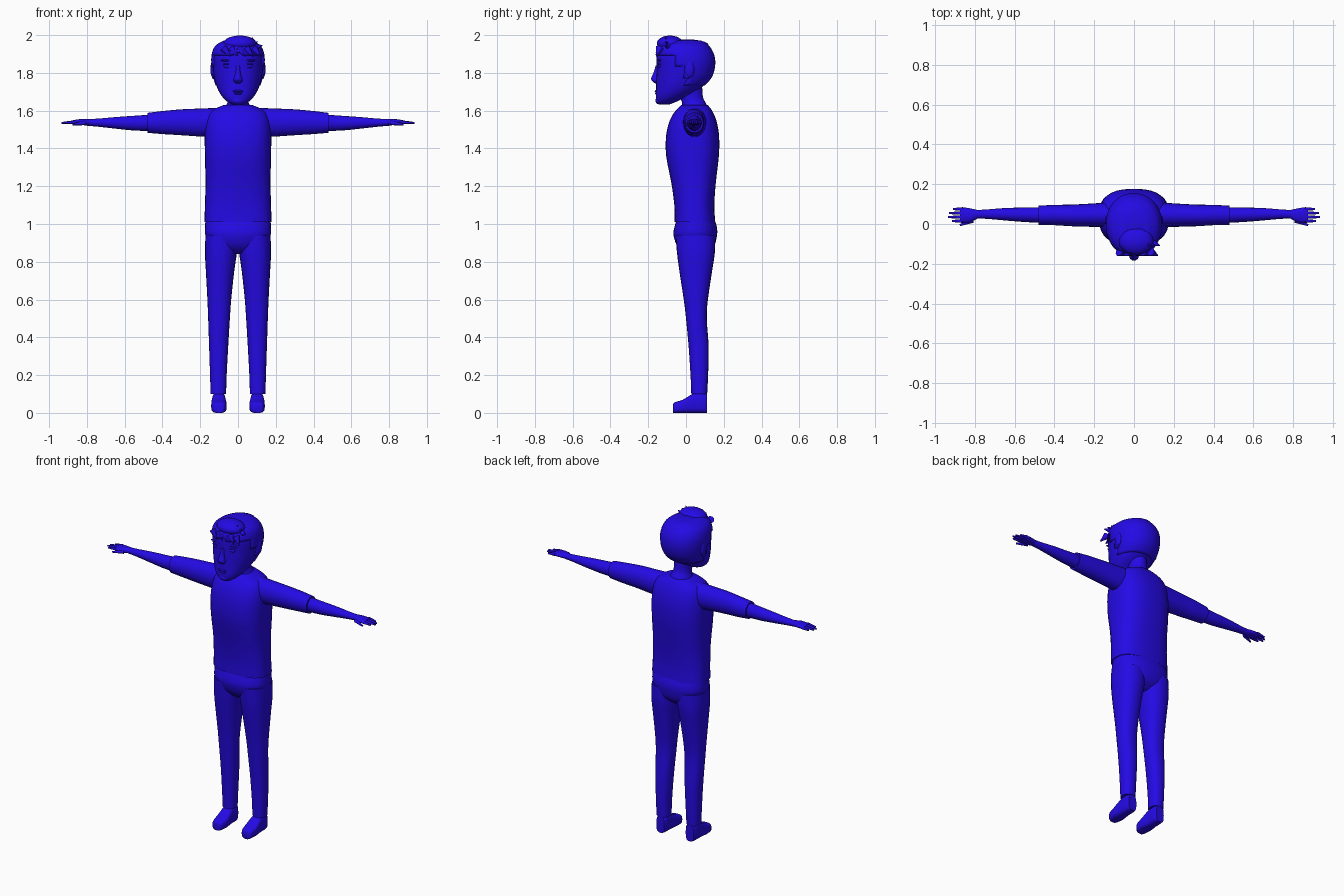
import bpy, bmesh, math
from mathutils import Vector

cube = bpy.data.objects.get("Cube")
if cube:
    bpy.data.objects.remove(cube)

blue = bpy.data.materials.new("deep blue")
blue.use_nodes = True
COLOUR = (0.018, 0.003, 0.78, 1)
blue.diffuse_color = COLOUR
blue.node_tree.nodes["Principled BSDF"].inputs["Base Color"].default_value = COLOUR


def finish(name, bm, mirror=False, angle=50):
    """Turn a bmesh into a smooth shaded object, optionally mirrored across x."""
    bmesh.ops.recalc_face_normals(bm, faces=bm.faces)
    mesh = bpy.data.meshes.new(name)
    bm.to_mesh(mesh)
    bm.free()
    mesh.materials.append(blue)
    obj = bpy.data.objects.new(name, mesh)
    bpy.context.collection.objects.link(obj)
    bpy.ops.object.select_all(action='DESELECT')
    obj.select_set(True)
    bpy.context.view_layer.objects.active = obj
    bpy.ops.object.shade_smooth_by_angle(angle=math.radians(angle))
    if mirror:
        obj.modifiers.new("Mirror", 'MIRROR').use_mirror_merge = False
    return obj


def spline(a, b, c, d, t):
    """Catmull-Rom blend between b and c."""
    return 0.5 * (2 * b + (c - a) * t + (2 * a - 5 * b + 4 * c - d) * t ** 2
                  + (3 * b - a - 3 * c + d) * t ** 3)


def loft(sections, axis='Z', power=2, sides=24, steps=3):
    """Sections are (position, u low, u high, v low, v high) along an axis."""
    rows, last = [], len(sections) - 1
    for i in range(last):
        near = [sections[min(max(i + k, 0), last)] for k in (-1, 0, 1, 2)]
        for s in range(steps):
            rows.append([spline(*vals, s / steps) for vals in zip(*near)])
    rows.append(sections[-1])
    bm, rings = bmesh.new(), []
    for p, u0, u1, v0, v1 in rows:
        ring = []
        for k in range(sides):
            a = math.tau * k / sides
            c, s = math.cos(a), math.sin(a)
            u = (u0 + u1) / 2 + (u1 - u0) / 2 * math.copysign(abs(c) ** (2 / power), c)
            v = (v0 + v1) / 2 + (v1 - v0) / 2 * math.copysign(abs(s) ** (2 / power), s)
            co = {'Z': (u, v, p), 'X': (p, u, v), 'Y': (u, p, v)}[axis]
            ring.append(bm.verts.new(co))
        rings.append(ring)
    for a, b in zip(rings, rings[1:]):
        for k in range(sides):
            j = (k + 1) % sides
            bm.faces.new((a[k], a[j], b[j], b[k]))
    bm.faces.new(rings[0])
    bm.faces.new(rings[-1])
    return bm


def centred(rows):
    """Expand (z, half width, y low, y high) into full loft sections."""
    return [(z, -w, w, y0, y1) for z, w, y0, y1 in rows]


def ball(name, centre, size, mirror=False):
    bm = bmesh.new()
    bmesh.ops.create_uvsphere(bm, u_segments=16, v_segments=10, radius=1)
    bmesh.ops.scale(bm, vec=size, verts=bm.verts)
    bmesh.ops.translate(bm, vec=centre, verts=bm.verts)
    return finish(name, bm, mirror)


def spike(name, base, tip, radius, tip_radius=0.002, mirror=False):
    base, tip = Vector(base), Vector(tip)
    way = tip - base
    bm = bmesh.new()
    bmesh.ops.create_cone(bm, cap_ends=True, segments=8, radius1=radius,
                          radius2=tip_radius, depth=way.length)
    bmesh.ops.rotate(bm, matrix=way.to_track_quat('Z', 'Y').to_matrix(), verts=bm.verts)
    bmesh.ops.translate(bm, vec=(base + tip) / 2, verts=bm.verts)
    return finish(name, bm, mirror)


# Shirt body with a flat hem and sloping shoulders
finish("shirt", loft(centred([
    (1.01, .178, -.06, .155), (1.1, .175, -.062, .15), (1.22, .172, -.078, .158),
    (1.36, .175, -.105, .174), (1.47, .176, -.105, .175), (1.55, .168, -.085, .16),
    (1.6, .14, -.055, .138), (1.63, .075, -.025, .115)]), power=2.6, sides=32))

# Sleeves and bare forearms
finish("sleeve", loft([
    (.1, -.02, .11, 1.46, 1.615), (.18, -.015, .105, 1.462, 1.612),
    (.3, -.012, .098, 1.47, 1.607), (.4, -.006, .096, 1.476, 1.598),
    (.48, -.004, .092, 1.483, 1.588)], axis='X'), mirror=True)
finish("forearm", loft([
    (.45, .005, .084, 1.492, 1.58), (.55, .01, .083, 1.495, 1.573),
    (.65, .018, .08, 1.505, 1.566), (.74, .026, .073, 1.515, 1.558),
    (.8, .028, .07, 1.52, 1.555)], axis='X', sides=16), mirror=True)

# Hands: flat palm, four fingers and a thumb
finish("palm", loft([
    (.785, .028, .07, 1.522, 1.555), (.82, .01, .078, 1.523, 1.556),
    (.855, .006, .083, 1.526, 1.553), (.875, .01, .08, 1.53, 1.549)],
    axis='X', sides=16), mirror=True)
for k, reach in enumerate((.915, .935, .93, .91)):
    y = .015 + k * .02
    spike("finger_" + str(k + 1), (.86, y, 1.54), (reach, y, 1.535), .0095, .005, True)
spike("thumb", (.81, .018, 1.535), (.875, -.006, 1.527), .012, .005, True)

# Trousers: hips and two tapering legs
finish("trouser_hips", loft(centred([
    (.84, .06, .0, .1), (.88, .135, -.045, .148), (.94, .172, -.066, .164),
    (.98, .175, -.062, .164), (1.02, .172, -.05, .153)]), power=2.4, sides=32))
finish("trouser_leg", loft([
    (.1, .063, .145, .028, .112), (.2, .06, .148, .024, .117),
    (.35, .052, .153, .014, .12), (.5, .043, .158, .0, .11),
    (.6, .036, .162, -.012, .116), (.75, .02, .17, -.035, .138),
    (.85, .006, .175, -.048, .153), (.94, .002, .172, -.055, .155)],
    power=2.3), mirror=True)

# Shoes, lofted from toe to heel
finish("shoe", loft([
    (-.07, .08, .125, .0, .04), (-.06, .068, .135, 0, .056),
    (-.02, .06, .142, 0, .068), (.02, .063, .14, 0, .092),
    (.045, .066, .138, 0, .105), (.09, .067, .136, 0, .108),
    (.11, .075, .13, 0, .1)], axis='Y', power=3.2), mirror=True)

# Neck and head
finish("neck", loft(centred([
    (1.59, .085, -.03, .12), (1.635, .06, -.02, .108), (1.67, .05, -.03, .09),
    (1.74, .055, -.04, .085)])))
head_rows = [
    (1.632, .03, -.142, -.09), (1.65, .06, -.157, -.045), (1.68, .088, -.16, .015),
    (1.72, .11, -.158, .08), (1.77, .125, -.157, .125), (1.83, .133, -.155, .144),
    (1.89, .133, -.155, .14), (1.94, .113, -.14, .112), (1.968, .065, -.1, .07)]
finish("head", loft(centred(head_rows), power=2.15, sides=32))

# Hair: an enlarged skull shell trimmed along the hairline
hair = loft([(z + .004, -w - .007, w + .007, y0 - .008, y1 + .01)
             for z, w, y0, y1 in head_rows[3:]], power=2.15, sides=40, steps=4)


def below_hairline(face):
    c = face.calc_center_median()
    line = 1.905 - .12 * abs(c.x) if c.y < -.055 else 1.83 if c.y < .0 else 1.73
    return c.z < line


bmesh.ops.delete(hair, geom=[f for f in hair.faces if below_hairline(f)], context='FACES')
shell = finish("hair", hair)
shell.modifiers.new("Thickness", 'SOLIDIFY').thickness = .012

# Raised quiff and loose locks
ball("hair_quiff", (.01, -.085, 1.955), (.088, .07, .043))
ball("hair_crown", (0, .01, 1.947), (.095, .11, .03))
for k in range(5):
    x = -.075 + k * .04
    spike("fringe_lock_" + str(k + 1), (x, -.14, 1.93), (x + .035, -.158, 1.888), .022)
for k in range(3):
    x = .04 + k * .025
    spike("top_lock_" + str(k + 1), (x, -.09, 1.965 - k * .014),
          (x + .04, -.11, 1.985 - k * .02), .018)

# Ears
ball("ear", (.134, .018, 1.82), (.012, .026, .045), True)
ball("ear_lobe", (.13, .008, 1.785), (.009, .014, .018), True)

# Face: nose, brows, eyes and lips
finish("nose", loft(centred([
    (1.745, .012, -.165, -.14), (1.757, .024, -.178, -.14), (1.77, .022, -.185, -.14),
    (1.8, .013, -.172, -.14), (1.84, .01, -.16, -.14)]), sides=12))
ball("brow", (.055, -.139, 1.866), (.036, .01, .006), True)
ball("eye", (.054, -.138, 1.835), (.022, .01, .01), True)
ball("upper_eyelid", (.054, -.14, 1.846), (.027, .009, .004), True)
ball("upper_lip", (0, -.157, 1.703), (.03, .009, .006))
ball("lower_lip", (0, -.156, 1.691), (.024, .009, .006))
ball("chin", (0, -.14, 1.653), (.035, .022, .02))
